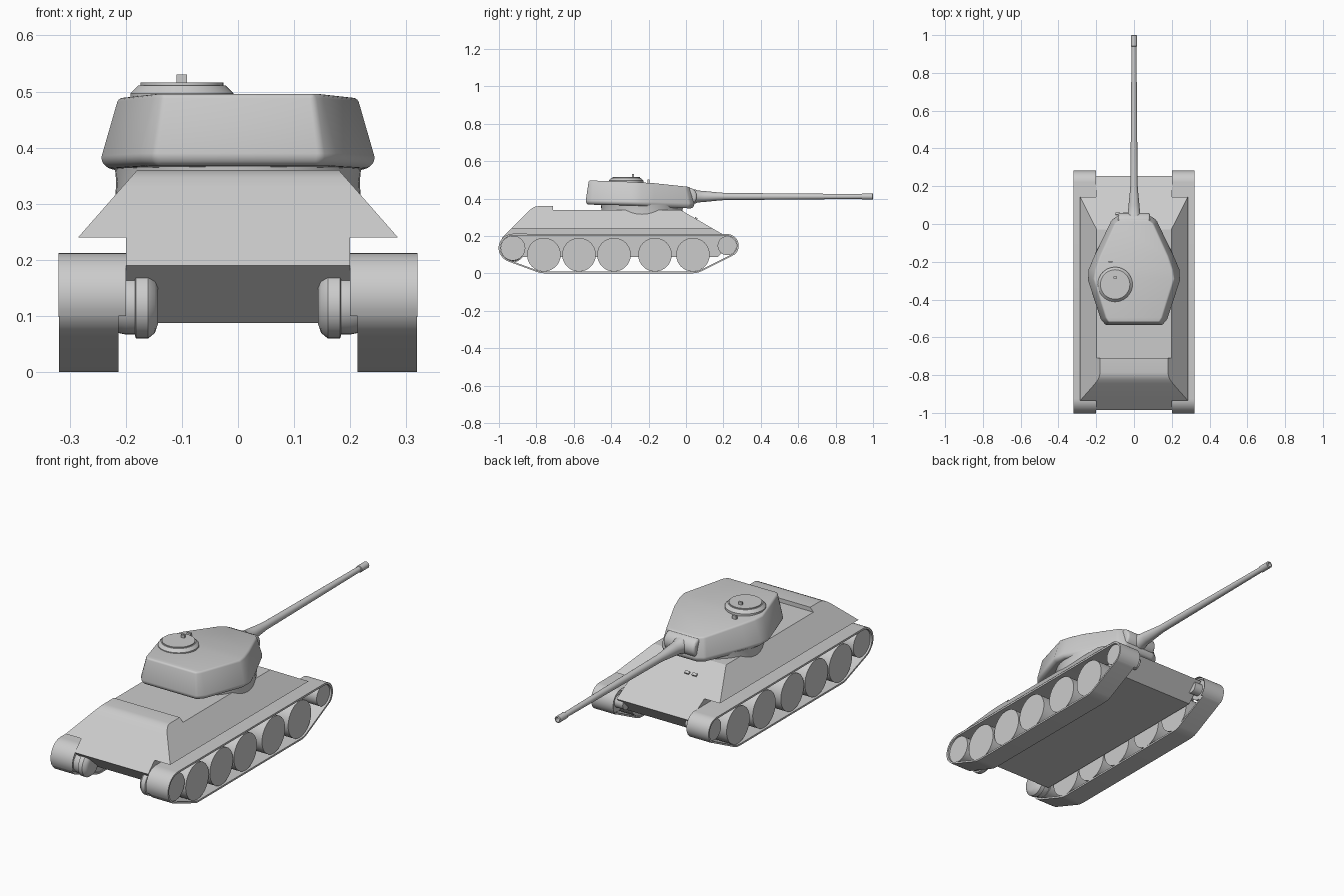
import bpy, bmesh, math
from mathutils import Vector, geometry

if "Cube" in bpy.data.objects:
    bpy.data.objects.remove(bpy.data.objects["Cube"])


def make(name, verts, faces, smooth=None, mirror=False, bevel=0):
    me = bpy.data.meshes.new(name)
    me.from_pydata([tuple(v) for v in verts], [], faces)
    bm = bmesh.new()
    bm.from_mesh(me)
    bmesh.ops.remove_doubles(bm, verts=bm.verts, dist=1e-5)
    bmesh.ops.recalc_face_normals(bm, faces=bm.faces)
    bm.to_mesh(me)
    bm.free()
    ob = bpy.data.objects.new(name, me)
    bpy.context.collection.objects.link(ob)
    bpy.ops.object.select_all(action='DESELECT')
    ob.select_set(True)
    bpy.context.view_layer.objects.active = ob
    if bevel:
        m = ob.modifiers.new("bevel", 'BEVEL')
        m.width, m.segments, m.angle_limit = bevel, 3, math.radians(25)
        bpy.ops.object.modifier_apply(modifier=m.name)
    if smooth:
        bpy.ops.object.shade_smooth_by_angle(angle=math.radians(smooth))
    if mirror:
        ob.modifiers.new("mirror", 'MIRROR')
    return ob


def prism(name, outline, axis, a, b, **kw):
    """Extrude a 2D outline along x or y."""
    n = len(outline)
    put = (lambda p, t: (t, p[0], p[1])) if axis == 'x' else (lambda p, t: (p[0], t, p[1]))
    verts = [put(p, t) for t in (a, b) for p in outline]
    faces = [(i, (i + 1) % n, n + (i + 1) % n, n + i) for i in range(n)]
    return make(name, verts, faces + [tuple(range(n)), tuple(range(n, 2 * n))], **kw)


def lathe(name, profile, center, axis, seg=32, **kw):
    """Spin (radius, position) pairs round a line through center."""
    c, verts, faces = Vector(center), [], []
    for r, t in profile:
        for k in range(seg):
            u, v = r * math.cos(math.tau * k / seg), r * math.sin(math.tau * k / seg)
            verts.append(c + Vector({'x': (t, u, v), 'y': (u, t, v), 'z': (u, v, t)}[axis]))
    for j in range(len(profile) - 1):
        for k in range(seg):
            l = (k + 1) % seg
            faces.append((j * seg + k, j * seg + l, (j + 1) * seg + l, (j + 1) * seg + k))
    faces += [tuple(range(seg)), tuple(range(len(verts) - seg, len(verts)))]
    return make(name, verts, faces, smooth=35, **kw)


def box(name, c, s, tilt=0):
    y, z = c[1], c[2]
    pts = []
    for dy, dz in ((-1, -1), (1, -1), (1, 1), (-1, 1)):
        p, q = dy * s[1] / 2, dz * s[2] / 2
        pts.append((y + p * math.cos(tilt) - q * math.sin(tilt), z + p * math.sin(tilt) + q * math.cos(tilt)))
    return prism(name, pts, 'x', c[0] - s[0] / 2, c[0] + s[0] / 2)


# Hull: cross-section intersected with side profile
half = [(0.2, 0.088), (0.2, 0.24), (0.285, 0.24), (0.171, 0.37)]
section = half + [(-x, z) for x, z in reversed(half)]
side = [(-0.87, 0.088), (0.17, 0.088), (0.255, 0.175), (-0.03, 0.34), (-0.71, 0.34),
        (-0.71, 0.36), (-0.785, 0.36), (-0.805, 0.357), (-0.825, 0.347), (-0.845, 0.33), (-0.985, 0.19)]
cutter = prism("hull_cutter", side, 'x', -0.4, 0.4)
cutter.hide_render = True
hull = prism("hull", section, 'y', -1.1, 0.4)
mod = hull.modifiers.new("profile", 'BOOLEAN')
mod.operation, mod.solver, mod.object = 'INTERSECT', 'EXACT', cutter
bpy.ops.object.modifier_apply(modifier=mod.name)
bpy.data.objects.remove(cutter)
bpy.ops.object.shade_smooth_by_angle(angle=math.radians(25))

# Running gear: sprocket, five road wheels, idler
wheels = [(-0.925, 0.135, 0.066)] + [(y, 0.1, 0.09) for y in (-0.76, -0.572, -0.385, -0.166, 0.037)]
wheels.append((0.22, 0.148, 0.051))
for i, (y, z, r) in enumerate(wheels):
    name = "sprocket" if i == 0 else "idler" if i == 6 else f"road_wheel_{i}"
    lathe(name, [(r, 0.215), (r, 0.31)], (0, y, z), 'x', mirror=True)


# Track loop wrapped round the wheels
def wrap(extra):
    return [Vector((y + (r + extra) * math.cos(math.tau * k / 40), z + (r + extra) * math.sin(math.tau * k / 40)))
            for y, z, r in wheels for k in range(40)]


def band(name, outer, inner, x0, x1, closed):
    n = len(outer)
    rows = [[(x, p[0], p[1]) for p in loop] for loop, x in
            ((outer, x0), (outer, x1), (inner, x1), (inner, x0))]
    faces = [(a * n + i, a * n + (i + 1) % n, (a + 1) % 4 * n + (i + 1) % n, (a + 1) % 4 * n + i)
             for a in range(4) for i in range(n if closed else n - 1)]
    if not closed:
        faces += [(0, n, 2 * n, 3 * n), (n - 1, 2 * n - 1, 3 * n - 1, 4 * n - 1)]
    make(name, sum(rows, []), faces, smooth=25, mirror=True)


outer, inner = wrap(0.0095), wrap(0.001)
idx = list(geometry.convex_hull_2d(outer))
low = min(range(len(idx)), key=lambda k: outer[idx[k]].y)
idx = idx[low:] + idx[:low]
band("track", [outer[i] for i in idx], [inner[i] for i in idx], 0.213, 0.319, True)

# Fender over the upper run, curled down at both ends
cover = wrap(0.011)
up = [i for i in idx if cover[i].y > 0.095]
band("fender", [cover[i] for i in up], [outer[i] for i in up], 0.2, 0.32, False)

# Drive housings and idler axles
lathe("drive_housing", [(0.035, 0.143), (0.05, 0.148), (0.06, 0.16), (0.06, 0.182), (0.053, 0.184),
                        (0.053, 0.2), (0.05, 0.215)], (0, -0.925, 0.12), 'x', mirror=True)
lathe("idler_axle", [(0.03, 0.17), (0.03, 0.22)], (0, 0.22, 0.148), 'x', seg=20, mirror=True)

# Turret ring
lathe("turret_ring", [(0.22, 0.29), (0.217, 0.34), (0.22, 0.368)], (0, -0.235, 0), 'z', seg=48)

# Turret body: belt outline and roof outline, right half, back to front
belt = [(0.15, -0.537, 0.382), (0.177, -0.505, 0.382), (0.245, -0.3, 0.378), (0.242, -0.24, 0.376),
        (0.212, -0.17, 0.374), (0.12, 0.022, 0.368), (0.085, 0.046, 0.368)]
roof = [(0.135, -0.52, 0.496), (0.15, -0.495, 0.496), (0.213, -0.29, 0.489), (0.204, -0.24, 0.486),
        (0.18, -0.17, 0.482), (0.103, 0.0, 0.464), (0.075, 0.022, 0.462)]
base = [(x * 0.95, -0.25 + (y + 0.25) * 0.96, z - 0.015 if y < -0.2 else z - 0.02) for x, y, z in belt]
rings = [h + [(-x, y, z) for x, y, z in reversed(h)] for h in (base, belt, roof)]
faces = [(a * 14 + i, a * 14 + (i + 1) % 14, (a + 1) * 14 + (i + 1) % 14, (a + 1) * 14 + i)
         for a in range(2) for i in range(14)]
faces += [(o + i, o + i + 1, o + 12 - i, o + 13 - i) for o in (0, 28) for i in range(6)]
make("turret", sum(rings, []), faces, smooth=30, bevel=0.008)

# Mantlet and gun
arc = [(0.047 * math.cos(a), 0.047 * math.sin(a)) for a in (math.tau * k / 24 for k in range(24))]
prism("mantlet", [(0.012 + y, 0.412 + z) for y, z in arc], 'x', -0.085, 0.085, smooth=30, bevel=0.012)
lathe("gun_barrel", [(0.04, 0.0), (0.038, 0.05), (0.032, 0.06), (0.029, 0.1), (0.022, 0.17), (0.019, 0.21),
                     (0.0175, 0.4), (0.013, 0.94), (0.0165, 0.942), (0.0165, 0.998), (0.011, 1.0), (0.009, 0.96)],
      (0, 0, 0.411), 'y', seg=24)

# Commander cupola with lid
lathe("cupola", [(0.092, 0.485), (0.092, 0.497), (0.078, 0.511), (0.074, 0.511), (0.074, 0.516)],
      (-0.1, -0.32, 0), 'z', seg=40)
box("lid_periscope", (-0.1, -0.283, 0.52), (0.019, 0.01, 0.02))
box("roof_periscope", (-0.125, -0.2, 0.49), (0.022, 0.01, 0.022))

# Driver vision blocks on the sloped front plate
for i, x in enumerate((-0.085, -0.045)):
    box(f"driver_block_{i + 1}", (x, 0.053, 0.293), (0.024, 0.014, 0.012), -0.52)
